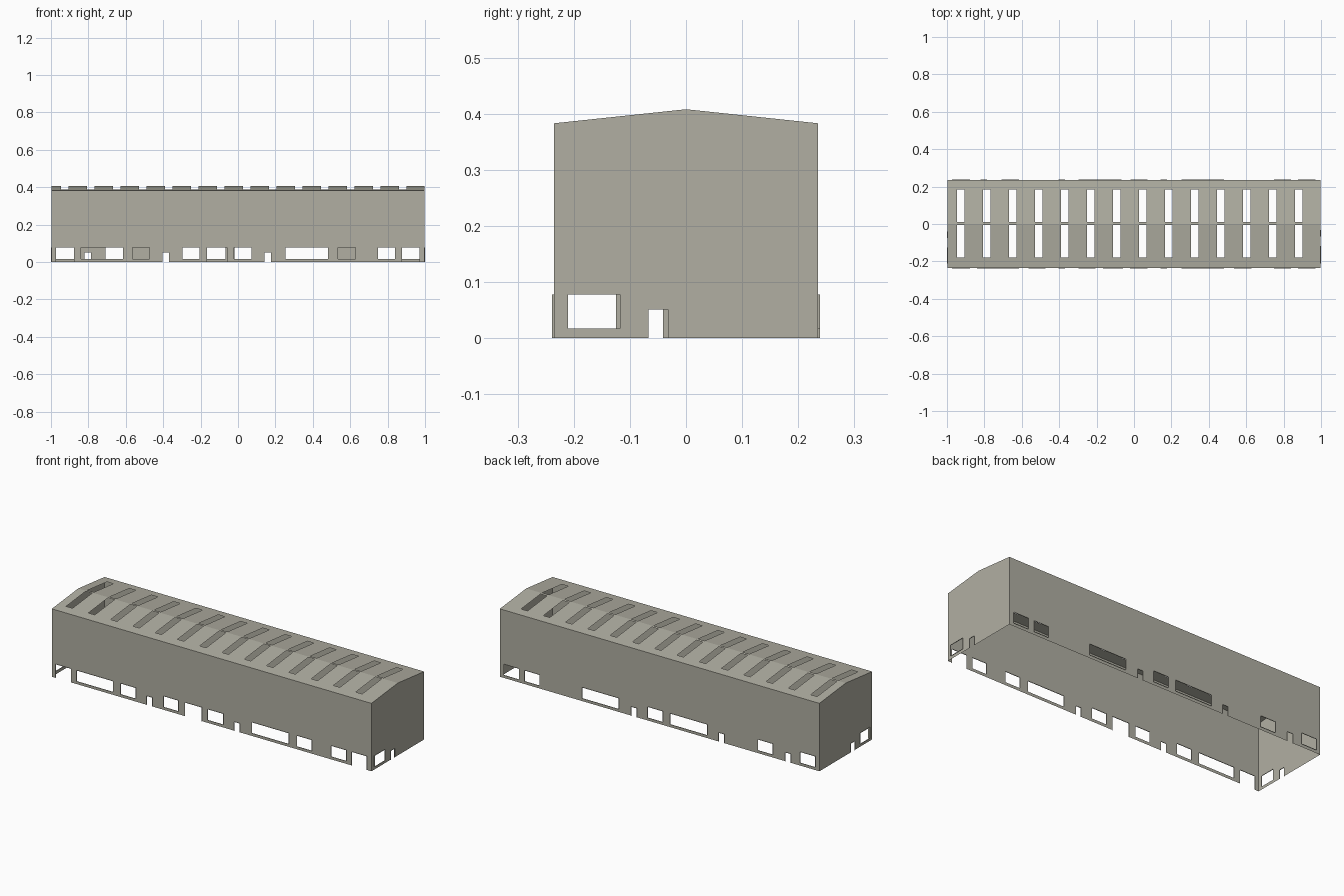
import bpy

if "Cube" in bpy.data.objects:
    bpy.data.objects.remove(bpy.data.objects["Cube"])

X, Y = 0.997, 0.235          # half length and half width of the shell
EAVE, RIDGE = 0.383, 0.408
LIP = 0.0035                 # how far the opening linings stand out

mat = bpy.data.materials.new("warm grey")
mat.diffuse_color = (0.44, 0.43, 0.365, 1)
mat.use_nodes = True
mat.node_tree.nodes["Principled BSDF"].inputs["Base Color"].default_value = mat.diffuse_color


def make(name, verts, faces):
    me = bpy.data.meshes.new(name)
    me.from_pydata(verts, [], faces)
    me.materials.append(mat)
    ob = bpy.data.objects.new(name, me)
    bpy.context.collection.objects.link(ob)
    return ob


def panel(name, place, u0, u1, v0, v1, holes, flip=False, lip=True, gable=False):
    """Thin sheet with rectangular holes; place(u, v, out) maps to 3D."""
    us = sorted({u0, u1, *[h[0] for h in holes], *[h[1] for h in holes]})
    vs = sorted({v0, v1, *[h[2] for h in holes], *[h[3] for h in holes]})
    n = len(vs)
    verts = [place(u, v, 0) for u in us for v in vs]
    faces = []
    for i in range(len(us) - 1):
        for j in range(n - 1):
            cu, cv = (us[i] + us[i + 1]) / 2, (vs[j] + vs[j + 1]) / 2
            if any(a < cu < b and c < cv < d for a, b, c, d in holes):
                continue
            faces.append([i * n + j, (i + 1) * n + j, (i + 1) * n + j + 1, i * n + j + 1])
    if gable:  # gable top above the eaves line
        verts.append(place(0, RIDGE, 0))
        faces.append([i * n + n - 1 for i in range(len(us))] + [len(verts) - 1])
    if lip:    # lining strips around each opening, no sill at ground level
        for a, b, c, d in holes:
            ring = [(a, c), (a, d), (b, d), (b, c)]
            for k in range(3 if c <= v0 else 4):
                p, q = ring[k], ring[(k + 1) % 4]
                s = len(verts)
                verts += [place(*p, 0), place(*q, 0), place(*q, LIP), place(*p, LIP)]
                faces.append([s, s + 1, s + 2, s + 3])
    if flip:
        faces = [f[::-1] for f in faces]
    return make(name, verts, faces)


def window(a, b):
    return (a, b, 0.017, 0.078)


def gate(a, b):
    return (a, b, 0.0, 0.078)


def door(a, b):
    return (a, b, 0.0, 0.051)


# Long walls
front = [gate(-0.972, -0.876), window(-0.84, -0.614), window(-0.565, -0.472),
         door(-0.404, -0.37), window(-0.298, -0.206), gate(-0.165, -0.06),
         window(-0.022, 0.073), door(0.142, 0.176), window(0.253, 0.482),
         window(0.534, 0.627), window(0.748, 0.84), gate(0.876, 0.97)]
back = [window(-0.972, -0.878), door(-0.82, -0.785), window(-0.708, -0.615),
        door(-0.404, -0.37), window(-0.298, -0.068), window(-0.02, 0.073),
        door(0.142, 0.176), window(0.253, 0.482), window(0.748, 0.84),
        window(0.876, 0.97)]
panel("front_wall", lambda u, v, o: (u, -Y - o, v), -X, X, 0, EAVE, front)
panel("back_wall", lambda u, v, o: (u, Y + o, v), -X, X, 0, EAVE, back, flip=True)

# End walls with gables
right = [window(-0.21, -0.118), door(-0.067, -0.032)]
left = [window(-0.212, -0.125), door(-0.076, -0.041)]
panel("right_wall", lambda u, v, o: (X + o, u, v), -Y, Y, 0, EAVE, right, gable=True)
panel("left_wall", lambda u, v, o: (-X - o, u, v), -Y, Y, 0, EAVE, left,
      flip=True, gable=True)


# Roof slopes with rows of open skylights
def slope(u, v, o):
    return (u, v, RIDGE - (RIDGE - EAVE) * abs(v) / Y)


centres = [-0.927 + 0.139 * i for i in range(14)]
for name, lo, hi, a, b in (("front_roof", -Y, 0.0, -0.179, -0.005),
                           ("back_roof", 0.0, Y, 0.011, 0.184)):
    lights = [(c - 0.02, c + 0.02, a, b) for c in centres]
    panel(name, slope, -X, X, lo, hi, lights, lip=False)
